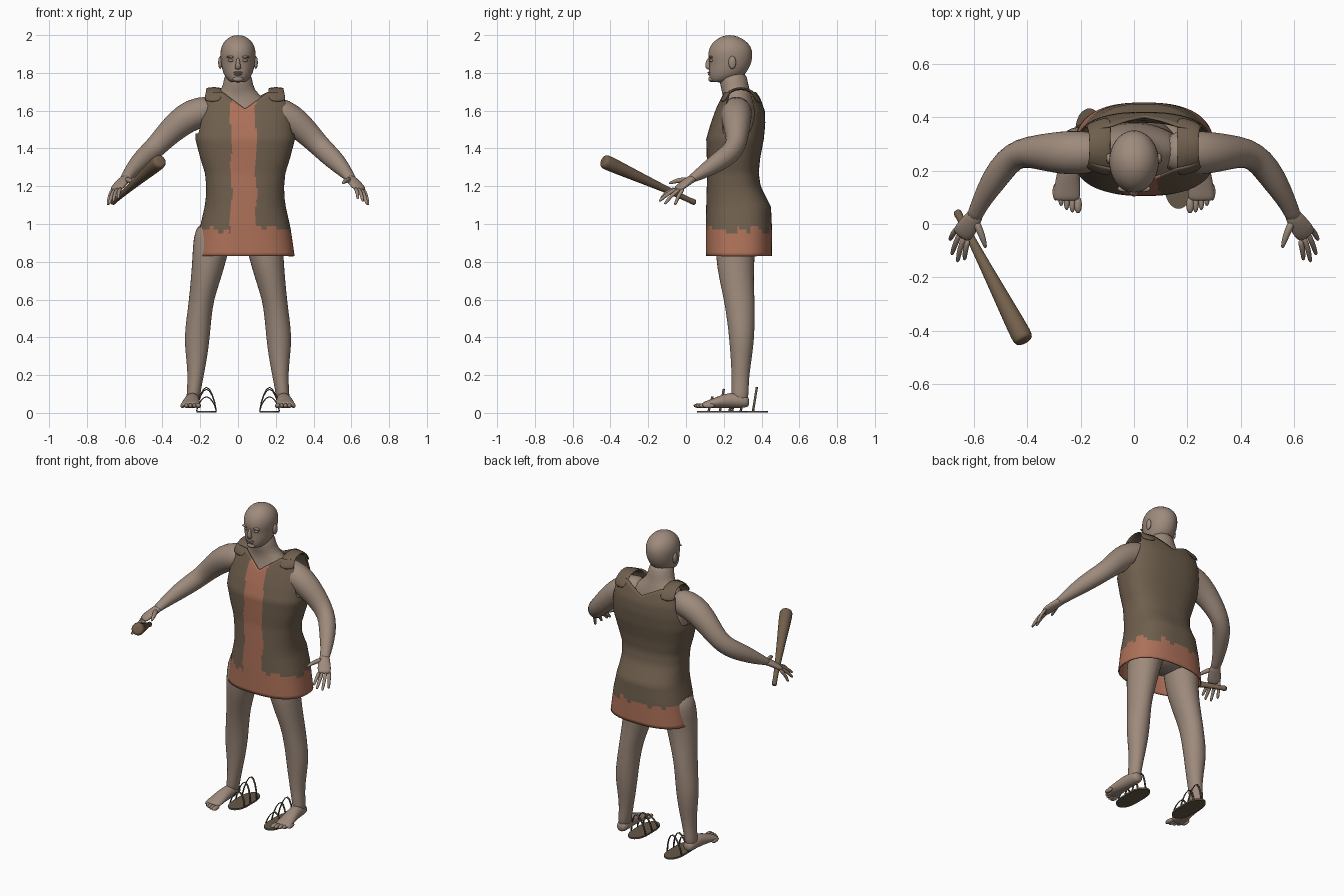
import bpy, bmesh, math, random
from mathutils import Vector

random.seed(4)
cube = bpy.data.objects.get("Cube")
if cube:
    bpy.data.objects.remove(cube)

X, Y, Z = Vector((1, 0, 0)), Vector((0, 1, 0)), Vector((0, 0, 1))


def material(name, rgb):
    m = bpy.data.materials.new(name)
    m.use_nodes = True
    m.diffuse_color = (*rgb, 1)
    m.node_tree.nodes["Principled BSDF"].inputs["Base Color"].default_value = (*rgb, 1)
    return m


skin = material("skin", (0.34, 0.255, 0.2))
cloth = material("brown cloth", (0.16, 0.115, 0.075))
trim = material("rust trim", (0.42, 0.165, 0.1))
wood = material("wood", (0.17, 0.115, 0.07))
leather = material("leather", (0.13, 0.095, 0.065))


def finish(name, bm, *mats, subsurf=0):
    bmesh.ops.recalc_face_normals(bm, faces=bm.faces)
    me = bpy.data.meshes.new(name)
    bm.to_mesh(me)
    bm.free()
    for m in mats:
        me.materials.append(m)
    for p in me.polygons:
        p.use_smooth = True
    ob = bpy.data.objects.new(name, me)
    bpy.context.collection.objects.link(ob)
    if subsurf:
        mod = ob.modifiers.new("smooth", "SUBSURF")
        mod.levels = mod.render_levels = subsurf
    return ob


def tube(name, pts, mat, s=1, axis=None, ref=Z, sides=16, subsurf=1):
    """Loft of elliptical rings; each point is x, y, z, side radius, other radius."""
    bm = bmesh.new()
    centres = [Vector((s * p[0], p[1], p[2])) for p in pts]
    rings = []
    for i, p in enumerate(pts):
        t = axis or (centres[min(i + 1, len(pts) - 1)] - centres[max(i - 1, 0)]).normalized()
        side = t.cross(ref).normalized()
        up = side.cross(t)
        rings.append([bm.verts.new(centres[i] + side * p[3] * math.cos(a) + up * p[-1] * math.sin(a))
                      for a in (math.tau * k / sides for k in range(sides))])
    for a, b in zip(rings, rings[1:]):
        for k in range(sides):
            j = (k + 1) % sides
            bm.faces.new((a[k], a[j], b[j], b[k]))
    bm.faces.new(rings[0])
    bm.faces.new(rings[-1])
    return finish(name, bm, mat, subsurf=subsurf)


def blob(name, loc, size, mat):
    bm = bmesh.new()
    bmesh.ops.create_uvsphere(bm, u_segments=16, v_segments=10, radius=1)
    for v in bm.verts:
        v.co = Vector(loc) + Vector(a * b for a, b in zip(v.co, size))
    return finish(name, bm, mat)


# Torso and neck
tube("torso", [(0, .28, .88, .15, .12), (0, .28, 1.0, .18, .14), (0, .26, 1.2, .145, .11),
               (0, .265, 1.4, .18, .12), (0, .27, 1.55, .195, .11), (0, .275, 1.64, .17, .085),
               (0, .27, 1.69, .105, .075), (0, .255, 1.73, .077, .075), (0, .245, 1.82, .072, .075)],
     skin, axis=Z, ref=Y, sides=24)

# Head: height, half width, front and back depth
head = [(1.75, .03, .14, .22), (1.755, .045, .13, .24), (1.775, .066, .123, .29), (1.8, .079, .121, .32),
        (1.83, .087, .122, .337), (1.86, .091, .123, .348), (1.885, .094, .115, .352),
        (1.92, .094, .118, .352), (1.955, .083, .134, .335), (1.985, .056, .17, .296), (2.0, .02, .21, .25)]
tube("head", [(0, (f + b) / 2, z, w, (b - f) / 2) for z, w, f, b in head], skin, axis=Z, ref=Y, sides=24)
tube("nose", [(0, .122, 1.88, .008, .008), (0, .115, 1.855, .01, .012), (0, .115, 1.83, .017, .015),
              (0, .122, 1.817, .014, .008)], skin, axis=Z, ref=Y)
blob("upper_lip", (0, .124, 1.802), (.026, .01, .005), skin)
blob("lower_lip", (0, .126, 1.792), (.022, .01, .006), skin)
blob("chin", (0, .136, 1.767), (.028, .018, .016), skin)

for s, label in ((1, "left"), (-1, "right")):
    # Face details
    blob(label + "_ear", (s * .094, .245, 1.855), (.011, .02, .034), skin)
    blob(label + "_eye", (s * .035, .136, 1.866), (.017, .012, .008), skin)
    blob(label + "_brow", (s * .036, .132, 1.884), (.026, .012, .007), skin)

    # Arm
    tube(label + "_arm", [(.1, .27, 1.61, .07, .07), (.2, .267, 1.595, .085, .085), (.28, .267, 1.56, .082, .083),
                          (.36, .27, 1.49, .066, .07), (.425, .268, 1.42, .055, .06), (.475, .235, 1.372, .054, .058),
                          (.525, .165, 1.325, .05, .052), (.57, .09, 1.275, .036, .037),
                          (.593, .04, 1.245, .03, .024), (.6, .02, 1.235, .03, .02)], skin, s)
    # Hand with four fingers and a thumb
    tube(label + "_palm", [(.585, .05, 1.25, .028, .022), (.605, .015, 1.23, .035, .021),
                           (.632, -.022, 1.202, .041, .018), (.652, -.05, 1.178, .038, .013)], skin, s)
    tips = [(.69, -.06, 1.1), (.683, -.115, 1.105), (.662, -.143, 1.12), (.635, -.135, 1.135)]
    for i, tip in enumerate(tips):
        k = -.03 + .02 * i
        a = Vector((.64 - .65 * k, -.033 - .76 * k, 1.19))
        b = Vector(tip)
        m = a.lerp(b, .5) + Vector((.005, -.004, .008))
        tube(f"{label}_finger_{i + 1}", [(*a, .012), (*m, .011), (*a.lerp(b, .9), .009), (*b, .005)],
             skin, s, sides=8)
    tube(label + "_thumb", [(.595, .015, 1.235, .016), (.575, -.03, 1.232, .015), (.562, -.065, 1.225, .011),
                            (.555, -.092, 1.213, .006)], skin, s, sides=8)

    # Leg
    tube(label + "_leg", [(.11, .28, 1.02, .1, .11), (.135, .27, .93, .105, .11), (.148, .258, .83, .094, .105),
                          (.172, .268, .7, .08, .092), (.194, .282, .6, .067, .083), (.207, .29, .5, .067, .075),
                          (.217, .295, .4, .069, .068), (.219, .293, .3, .058, .058), (.223, .288, .2, .043, .047),
                          (.235, .286, .11, .037, .046), (.24, .285, .05, .036, .045)], skin, s, axis=Z, ref=Y)
    # Foot and toes
    tube(label + "_foot", [(.238, .335, .058, .022, .022), (.238, .318, .06, .036, .034), (.24, .26, .068, .039, .042),
                           (.245, .2, .064, .042, .038), (.25, .14, .05, .05, .025), (.252, .1, .043, .051, .018),
                           (.252, .085, .04, .046, .013)], skin, s, axis=-Y)
    for i in range(5):
        blob(f"{label}_toe_{i + 1}", (s * (.21 + .021 * i), .072 + .006 * i * i / 2, .038),
             (.015 if i == 0 else .011, .032, .013), skin)

    # Loose sandal beside the foot
    cx, cy = s * .167, .19 if s > 0 else .3
    bm = bmesh.new()
    bmesh.ops.create_cone(bm, cap_ends=True, segments=40, radius1=1, radius2=1, depth=.01)
    for v in bm.verts:
        waist = 1 - .1 * math.cos(3 * v.co.y)
        v.co = (cx + v.co.x * .06 * waist, cy + v.co.y * .133, v.co.z + .006)
    sole = finish(label + "_sandal_sole", bm, leather)
    for p in sole.data.polygons:
        p.use_smooth = abs(p.normal.z) < .5
    for i, (dy, h) in enumerate(((-.07, .075), (-.01, .115), (.055, .125))):
        arch = [(cx + .052 * math.cos(a) * (1 - .25 * math.sin(a)), cy + dy + .02 * math.sin(a),
                 .01 + h * math.sin(a), .003, .007) for a in (math.pi * k / 8 for k in range(9))]
        tube(f"{label}_sandal_strap_{i + 1}", arch, leather, ref=Y, sides=6, subsurf=0)

    # Shoulder strap of the tunic
    sx = .037 + s * .165
    tube(label + "_shoulder_strap", [(sx + s * .01, .19, 1.645, .05, .007), (sx, .215, 1.69, .045, .008),
                                     (sx, .26, 1.718, .04, .008), (sx, .32, 1.718, .04, .008),
                                     (sx, .365, 1.69, .045, .008), (sx + s * .01, .39, 1.64, .05, .007)], cloth)

# Tunic sections: height, half width, front and back depth
sections = [(.83, .262, .105, .455), (.98, .24, .105, .455), (1.09, .215, .107, .45), (1.14, .208, .108, .425),
            (1.2, .206, .11, .395), (1.27, .213, .113, .385), (1.35, .238, .11, .393), (1.45, .264, .107, .412),
            (1.53, .262, .13, .42), (1.6, .255, .155, .417), (1.67, .245, .185, .392), (1.73, .235, .21, .36)]


def section(z):
    for a, b in zip(sections, sections[1:]):
        if z <= b[0]:
            f = (z - a[0]) / (b[0] - a[0])
            return [p + (q - p) * f for p, q in zip(a[1:], b[1:])]
    return sections[-1][1:]


def top_edge(u, front):
    """Height of the upper edge: neckline in the middle, armhole at the sides."""
    neck = 1.61 if front else 1.64
    if u < .5:
        return neck + (1.7 - neck) * u / .5
    drop = min(max((u - .84) / .1, 0), 1)
    return 1.7 - .22 * math.sqrt(drop)


COLS, LOW, HIGH = 160, 32, 10
bm = bmesh.new()
grid = []
for k in range(COLS):
    a = math.tau * k / COLS
    c, d = math.cos(a), math.sin(a)
    r = (abs(c) ** 2.5 + abs(d) ** 2.5) ** (-1 / 2.5)
    c, d = c * r, d * r
    top = top_edge(abs(c), d < 0)
    heights = [.83 + .02 * i for i in range(LOW + 1)]
    heights += [1.47 + (top - 1.47) * (i + 1) / HIGH for i in range(HIGH)]
    column = []
    for z in heights:
        w, f, b = section(z)
        column.append(bm.verts.new((.038 + w * c, (f + b) / 2 + (b - f) / 2 * d, z)))
    grid.append(column)
for k in range(COLS):
    if k % 3 == 0:
        hem = .97 + random.choice((-.02, 0, 0, .02))
    a, b = grid[k], grid[(k + 1) % COLS]
    for i in range(LOW + HIGH):
        face = bm.faces.new((a[i], b[i], b[i + 1], a[i + 1]))
        p = face.calc_center_median()
        wobble = .006 * math.sin(p.z * 23)
        stripe = p.y < .25 and -.037 + wobble < p.x < .095 + wobble
        face.material_index = 1 if stripe or p.z < hem else 0
tunic = finish("tunic", bm, cloth, trim)
shell = tunic.modifiers.new("thickness", "SOLIDIFY")
shell.thickness = .007

# Club held in the right hand
thin, thick = Vector((-.665, .05, 1.112)), Vector((-.41, -.44, 1.335))
profile = [(0, .01), (.01, .016), (.04, .016), (.06, .013), (.3, .018), (.6, .028), (.85, .037),
           (.96, .04), (.99, .036), (1, .024)]
tube("club", [(*thin.lerp(thick, f), r) for f, r in profile], wood)
